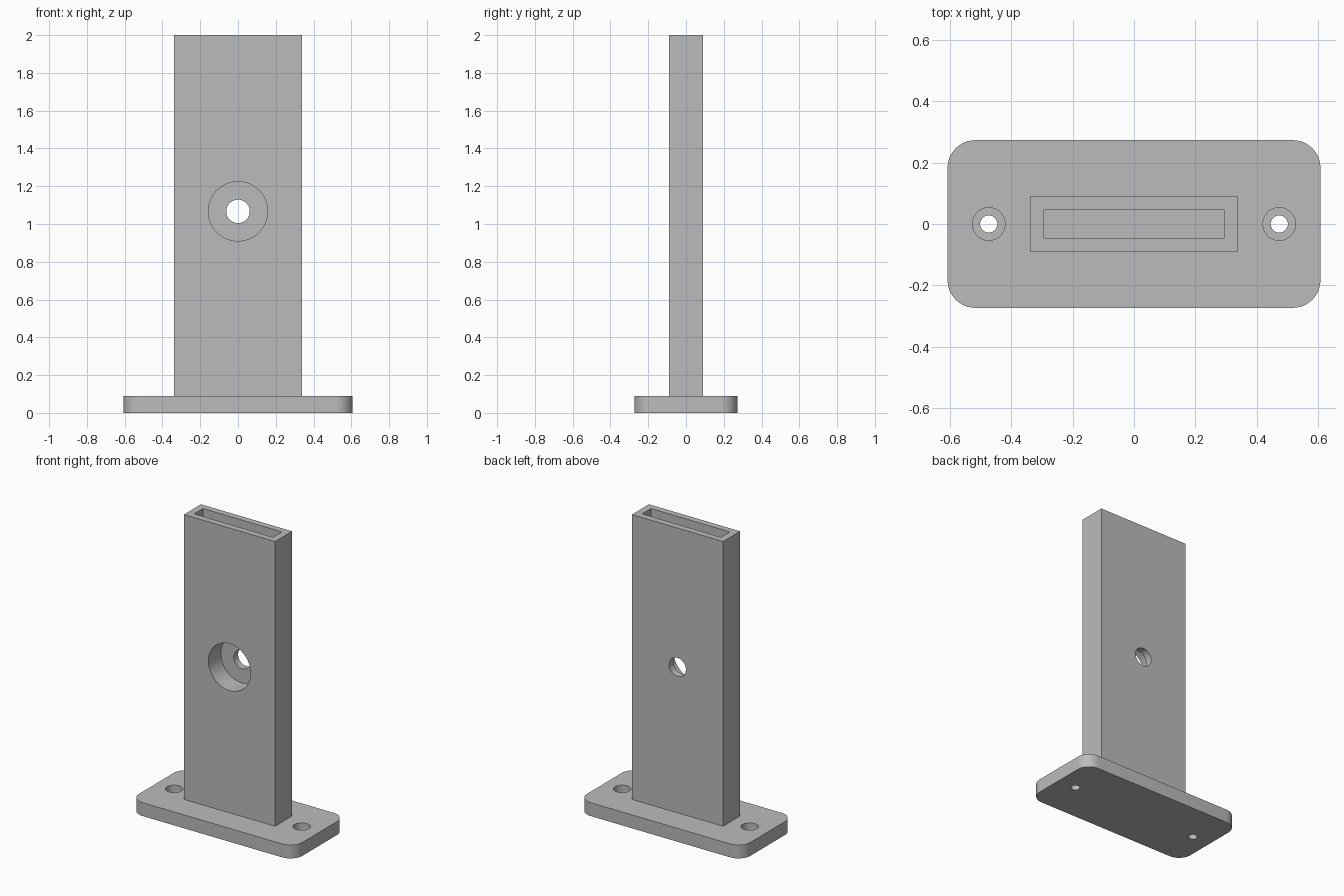
import bpy
import bmesh
from math import pi, radians
from mathutils import Matrix, Vector

cube = bpy.data.objects.get("Cube")
if cube:
    bpy.data.objects.remove(cube, do_unlink=True)

# Key dimensions
BASE = Vector((1.214, 0.546, 0.09))
POST = Vector((0.676, 0.18, 1.93))
POST_BOTTOM = 0.07
HOLE_Z = 1.067
MOUNT_X = 0.473

# Single grey material
grey = bpy.data.materials.new("plain_grey")
grey.use_nodes = True
color = (0.5, 0.5, 0.5, 1)
grey.diffuse_color = color
grey.node_tree.nodes["Principled BSDF"].inputs["Base Color"].default_value = color


def finish(name, bm):
    mesh = bpy.data.meshes.new(name)
    bm.to_mesh(mesh)
    bm.free()
    obj = bpy.data.objects.new(name, mesh)
    bpy.context.collection.objects.link(obj)
    mesh.materials.append(grey)
    return obj


def box(name, size, center, corner=0):
    """Box, optionally with rounded vertical corners."""
    bm = bmesh.new()
    bmesh.ops.create_cube(bm, size=1)
    bmesh.ops.scale(bm, vec=size, verts=bm.verts)
    bmesh.ops.translate(bm, vec=center, verts=bm.verts)
    if corner:
        upright = [e for e in bm.edges
                   if abs(e.verts[0].co.z - e.verts[1].co.z) > size[2] / 2]
        bmesh.ops.bevel(bm, geom=upright, offset=corner, segments=12,
                        profile=0.5, affect='EDGES')
    return finish(name, bm)


def cylinder(name, radius, start, end):
    """Closed cylinder between two points."""
    start, end = Vector(start), Vector(end)
    axis = end - start
    turn = axis.to_track_quat('Z', 'Y').to_matrix().to_4x4()
    bm = bmesh.new()
    bmesh.ops.create_cone(bm, cap_ends=True, segments=64, radius1=radius,
                          radius2=radius, depth=axis.length,
                          matrix=Matrix.Translation((start + end) / 2) @ turn)
    return finish(name, bm)


def cut(target, cutter):
    cutter.hide_render = True
    mod = target.modifiers.new("cut", 'BOOLEAN')
    mod.operation = 'DIFFERENCE'
    mod.solver = 'EXACT'
    mod.object = cutter
    bpy.context.view_layer.objects.active = target
    bpy.ops.object.modifier_apply(modifier=mod.name)
    bpy.data.objects.remove(cutter, do_unlink=True)


# Base plate with two counterbored mounting holes
base = box("base_plate", BASE, (0, 0, BASE.z / 2), corner=0.09)
for side in (-1, 1):
    x = side * MOUNT_X
    cut(base, cylinder("mount_hole", 0.028, (x, 0, -0.1), (x, 0, 0.2)))
    cut(base, cylinder("mount_recess", 0.053, (x, 0, 0.04), (x, 0, 0.2)))

# Upright post with a slot in its top and a counterbored cross hole
post = box("upright_post", POST, (0, 0, POST_BOTTOM + POST.z / 2))
cut(post, box("top_slot", (0.585, 0.094, 1), (0, 0, 2)))
cut(post, cylinder("cross_hole", 0.062, (0, -0.3, HOLE_Z), (0, 0.3, HOLE_Z)))
cut(post, cylinder("front_recess", 0.157, (0, -0.3, HOLE_Z), (0, 0.043, HOLE_Z)))

# Smooth the round walls, keep the edges crisp
for obj in (base, post):
    bpy.ops.object.select_all(action='DESELECT')
    obj.select_set(True)
    bpy.context.view_layer.objects.active = obj
    bpy.ops.object.shade_smooth_by_angle(angle=radians(30))
